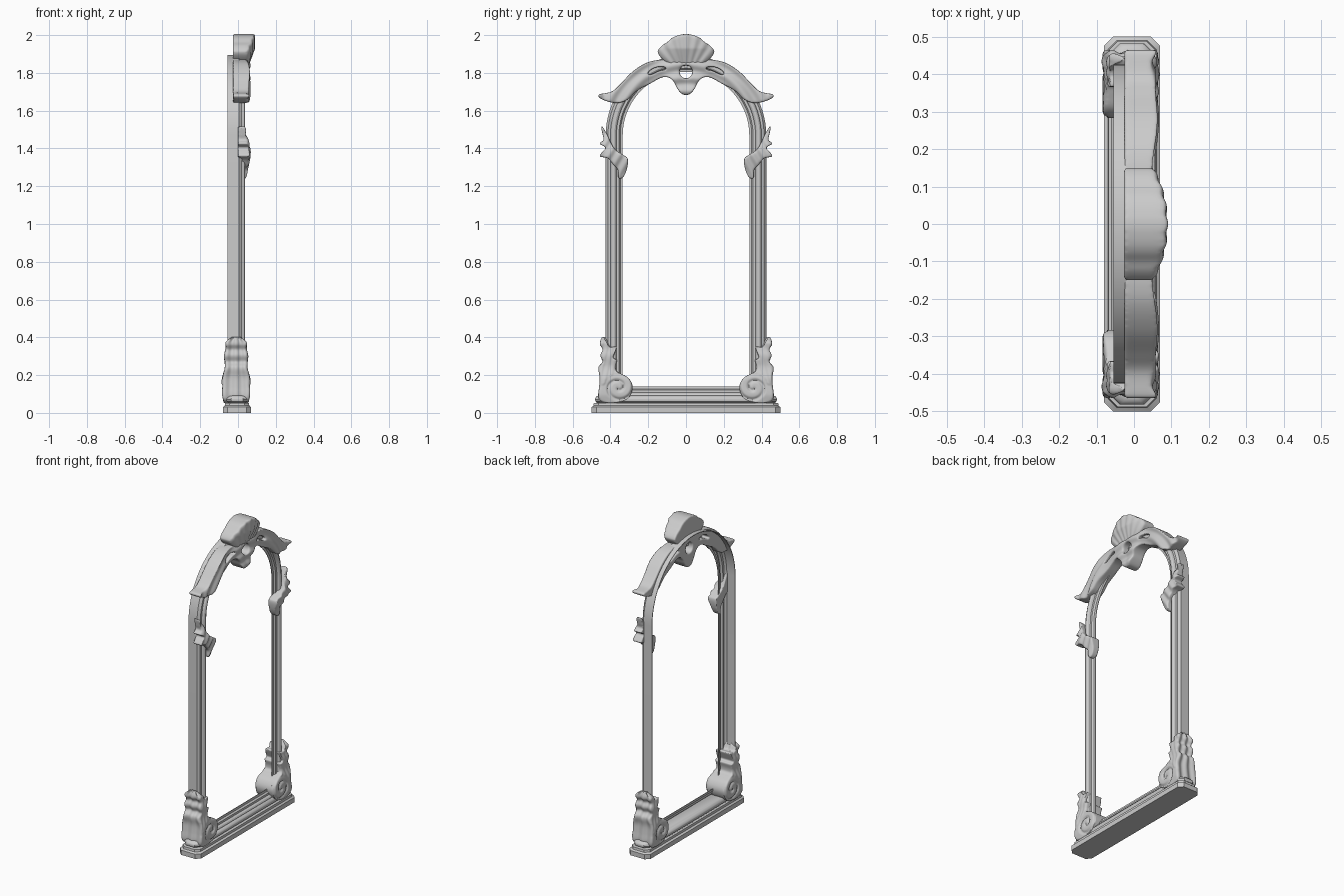
import bpy, bmesh, math
from mathutils import Vector

if "Cube" in bpy.data.objects:
    bpy.data.objects.remove(bpy.data.objects["Cube"])


def finish(ob, angle=35):
    bpy.ops.object.select_all(action='DESELECT')
    bpy.context.view_layer.objects.active = ob
    ob.select_set(True)
    bpy.ops.object.shade_smooth_by_angle(angle=math.radians(angle))


def link_mesh(name, me):
    ob = bpy.data.objects.new(name, me)
    bpy.context.collection.objects.link(ob)
    return ob


def bake(ob):
    dg = bpy.context.evaluated_depsgraph_get()
    me = bpy.data.meshes.new_from_object(ob.evaluated_get(dg))
    name = ob.name
    bpy.data.objects.remove(ob)
    return link_mesh(name, me)


def loft(name, rings, close_rings=False):
    """Skin a list of equal closed rings; cap the ends unless they loop round."""
    bm = bmesh.new()
    vs = [[bm.verts.new(p) for p in r] for r in rings]
    n = len(vs[0])
    for i in range(len(vs) if close_rings else len(vs) - 1):
        a, b = vs[i], vs[(i + 1) % len(vs)]
        for j in range(n):
            bm.faces.new((a[j], a[(j + 1) % n], b[(j + 1) % n], b[j]))
    if not close_rings:
        bm.faces.new(vs[0])
        bm.faces.new(vs[-1])
    bmesh.ops.recalc_face_normals(bm, faces=bm.faces)
    me = bpy.data.meshes.new(name)
    bm.to_mesh(me)
    bm.free()
    return link_mesh(name, me)


def rounded(pts, steps=5):
    """Closed smooth curve through the given points."""
    out, n = [], len(pts)
    p = [Vector(q) for q in pts]
    for i in range(n):
        a, b, c, d = p[i - 1], p[i], p[(i + 1) % n], p[(i + 2) % n]
        for k in range(steps):
            t = k / steps
            out.append(0.5 * (2 * b + (c - a) * t + (2 * a - 5 * b + 4 * c - d) * t * t
                              + (3 * b - a - 3 * c + d) * t ** 3))
    return out


def circle(y, z, r):
    return [(y + r * math.cos(i * math.pi / 4), z + r * math.sin(i * math.pi / 4)) for i in range(8)]


def mirrored(half):
    """Complete a half outline across y = 0."""
    return half + [(-y, z) for y, z in reversed(half) if y > 1e-6]


def carve(name, outlines, x0, x1, relief, mirror=False, voxel=0.006, smooth=7):
    """Cut an outline (y, z) from a slab, soften it like carved wood, then shape it with relief()."""
    cu = bpy.data.curves.new(name, 'CURVE')
    cu.dimensions, cu.fill_mode, cu.extrude = '2D', 'BOTH', (x1 - x0) / 2
    for pts in outlines:
        pts = rounded(pts)
        sp = cu.splines.new('POLY')
        sp.points.add(len(pts) - 1)
        for q, p in zip(sp.points, pts):
            q.co = (p[0], p[1], 0, 1)
        sp.use_cyclic_u = True
    ob = bake(link_mesh(name, cu))
    mid = (x0 + x1) / 2
    for v in ob.data.vertices:
        v.co = (v.co.z + mid, v.co.x, v.co.y)
    m = ob.modifiers.new('soften', 'REMESH')
    m.mode, m.voxel_size = 'VOXEL', voxel
    m = ob.modifiers.new('smooth', 'SMOOTH')
    m.iterations, m.factor = smooth, 0.5
    ob = bake(ob)
    for v in ob.data.vertices:
        v.co = relief(*v.co)
    m = ob.modifiers.new('polish', 'SMOOTH')
    m.iterations, m.factor = 2, 0.5
    if mirror:
        m = ob.modifiers.new('mirror', 'MIRROR')
        m.use_axis = (False, True, False)
    finish(ob, 75)
    return ob


def lerp_table(t, table):
    """Smooth interpolation through (t, value) pairs."""
    for (a, va), (b, vb) in zip(table, table[1:]):
        if t <= b:
            s = max(0, (t - a) / (b - a))
            return va + (vb - va) * s * s * (3 - 2 * s)
    return table[-1][1]


# Plinth: chamfered slab with a rounded moulding on top
def octagon(z, inset):
    x0, x1, y, c = -0.08 + inset, 0.07 - inset, 0.5 - inset, 0.025
    return [(x0 + c, -y, z), (x1 - c, -y, z), (x1, -y + c, z), (x1, y - c, z),
            (x1 - c, y, z), (x0 + c, y, z), (x0, y - c, z), (x0, -y + c, z)]


levels = [(0, 0), (.03, 0), (.038, .01), (.052, .012), (.054, .03), (.06, .021),
          (.07, .018), (.08, .02), (.088, .027), (.092, .036)]
finish(loft('plinth', [octagon(z, i) for z, i in levels]))


# Arched frame: thin moulded profile (inset, x), hollow behind, around a closed arch
def arch(d, x):
    r = 0.425 - d
    pts = [(x, -r, 0.05 + d), (x, r, 0.05 + d)]
    return pts + [(x, r * math.cos(a), 1.47 + r * math.sin(a))
                  for a in (math.pi * i / 40 for i in range(41))]


front = [(0, -.055), (0, .005), (.012, .02), (.025, .02), (.03, .032), (.036, .036), (.046, .036),
         (.052, .032), (.057, .02), (.07, .02), (.077, .01), (.09, .008)]
back = [(.09, .004), (.074, .006), (.068, .016), (.053, .016), (.047, .029), (.035, .029),
        (.028, .016), (.014, .016), (.004, .004), (.004, -.055)]
finish(loft('arched_frame', [arch(d, x) for d, x in front + back], True), 30)


# Crest garland: two joined sprays with a pierced centre
def crest_relief(x, y, z):
    if x > 0:
        r = math.hypot(y, z - 1.47)
        x += .006 * math.cos((r - .375) * 90) + .004 * math.sin(abs(y) * 28)
    return x, y, z


spray = [(0, 1.865), (.06, 1.865), (.13, 1.87), (.21, 1.853), (.285, 1.805), (.35, 1.738), (.395, 1.7),
         (.464, 1.685), (.445, 1.66), (.37, 1.64), (.31, 1.658), (.26, 1.705), (.19, 1.743), (.13, 1.775),
         (.09, 1.775), (.064, 1.752), (.048, 1.72), (.024, 1.69), (0, 1.683)]
slit = [(.085, 1.812), (.13, 1.815), (.19, 1.79), (.205, 1.797), (.17, 1.825), (.12, 1.832)]
carve('crest_garland', [mirrored(spray), circle(0, 1.806, .035), slit, [(-y, z) for y, z in slit]],
      -.026, .057, crest_relief)


# Shell: softly fluted fan, fuller toward the top
def shell_relief(x, y, z):
    if x > 0:
        a = math.atan2(y, z - 1.76)
        bulge = .036 * (1 - (y / .15) ** 2) * min(1, max(0, (z - 1.83) / .1))
        x += (bulge + .0025 * math.cos(a * 27)) * min(1, x / .045)
    return x, y, z


fan = [(0, 2.006), (.045, 1.998), (.075, 1.984), (.1, 1.962), (.128, 1.944),
       (.15, 1.915), (.14, 1.89), (.11, 1.86), (.08, 1.84), (.045, 1.83), (0, 1.842)]
carve('crest_shell', [mirrored(fan)], -.027, .053, shell_relief)


# Side leaves clasping the uprights
def leaf_relief(x, y, z):
    if x > .02:
        f = lerp_table(z, [(1.24, .75), (1.38, 1.1), (1.52, .65)])
        x = x * f + .004 * math.cos((y + .6 * (z - 1.38)) * 110)
    return x, y, z


leaf = [(.449, 1.522), (.42, 1.48), (.402, 1.44), (.375, 1.395), (.33, 1.364), (.308, 1.345), (.313, 1.29),
        (.333, 1.248), (.358, 1.242), (.36, 1.285), (.385, 1.315), (.415, 1.348), (.457, 1.358), (.44, 1.385),
        (.425, 1.405), (.458, 1.425), (.436, 1.445), (.442, 1.475)]
carve('side_leaf', [leaf], 0, .058, leaf_relief, True, .005, 6)


# Foot scrolls: upright leaf rising from a spiral volute
def foot_relief(x, y, z):
    x += .01
    r, a = math.hypot(y - .358, z - .134), math.atan2(z - .134, y - .358)
    width = lerp_table(z, [(.05, .88), (.1, .98), (.17, .95), (.25, .74), (.3, .8),
                           (.345, .7), (.37, .72), (.41, .25)])
    if abs(x) > .05:
        if r < .075:
            x -= math.copysign(.012 * max(0, math.cos(a + r * 2 * math.pi / .05)) ** 3, x)
        elif z > .15:
            x += math.copysign(.005 * math.sin(y * 110 + z * 25), x)
    if y > .4:
        y += .005 * math.cos(x * 100)
    return x * width - .01, y, z


foot = [(.437, .405), (.418, .375), (.4, .348), (.366, .353), (.378, .315), (.388, .285), (.364, .285),
        (.372, .25), (.37, .222), (.345, .208), (.305, .185), (.282, .14), (.296, .09), (.335, .06), (.39, .052),
        (.44, .058), (.46, .085), (.455, .14), (.452, .19), (.46, .24), (.437, .27), (.45, .305),
        (.436, .335), (.452, .365)]
carve('foot_scroll', [foot], -.086, .066, foot_relief, True)
